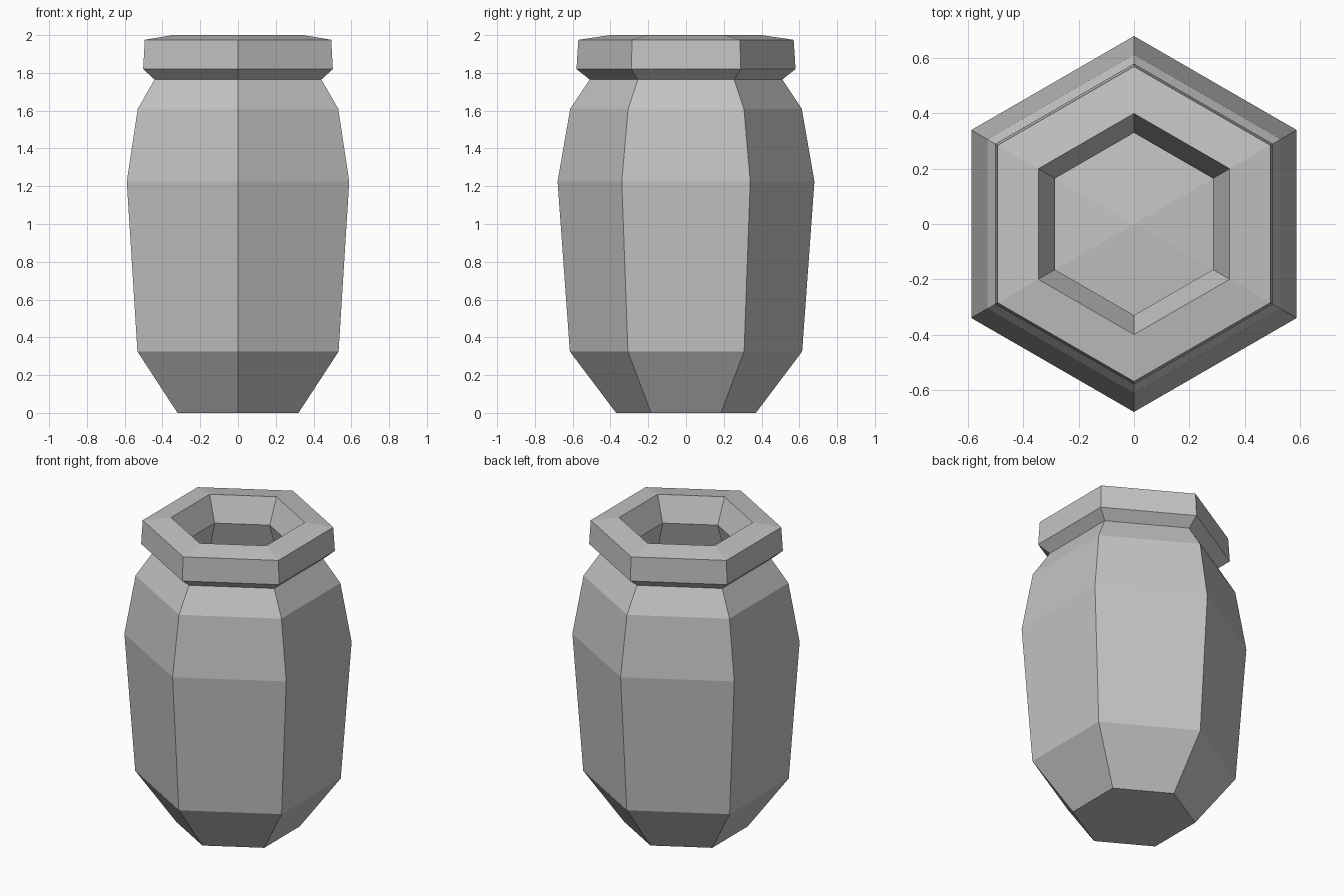
import bpy
import bmesh
from math import tau
from mathutils import Vector

cube = bpy.data.objects.get("Cube")
if cube:
    bpy.data.objects.remove(cube, do_unlink=True)

SIDES = 6

clay = bpy.data.materials.new("plain_grey")
clay.use_nodes = True
grey = (0.55, 0.55, 0.55, 1.0)
clay.diffuse_color = grey
clay.node_tree.nodes["Principled BSDF"].inputs["Base Color"].default_value = grey


def lathe(name, profile, material):
    """Spin a (radius, height) profile round z, with corners on the y axis."""
    bm = bmesh.new()
    verts = [bm.verts.new((0, r, z)) for r, z in profile]
    edges = [bm.edges.new(pair) for pair in zip(verts, verts[1:])]
    bmesh.ops.spin(bm, geom=verts + edges, cent=Vector(), axis=Vector((0, 0, 1)),
                   angle=tau, steps=SIDES, use_merge=False)
    bmesh.ops.remove_doubles(bm, verts=bm.verts, dist=0.0005)
    bmesh.ops.recalc_face_normals(bm, faces=bm.faces)
    mesh = bpy.data.meshes.new(name)
    bm.to_mesh(mesh)
    bm.free()
    mesh.materials.append(material)
    obj = bpy.data.objects.new(name, mesh)
    bpy.context.collection.objects.link(obj)
    return obj


# Outer wall: base, belly, shoulder, neck and collar
outer_wall = [(0, 0), (0.37, 0), (0.615, 0.325), (0.68, 1.225), (0.613, 1.61),
              (0.51, 1.765), (0.58, 1.82), (0.57, 1.975)]
# Rim, throat, hollow inside and its slightly raised floor
inner_wall = [(0.40, 2.0), (0.33, 1.84), (0.43, 1.55), (0.50, 1.21),
              (0.44, 0.40), (0.335, 0.16), (0, 0.19)]

lathe("jar", outer_wall + inner_wall, clay)
